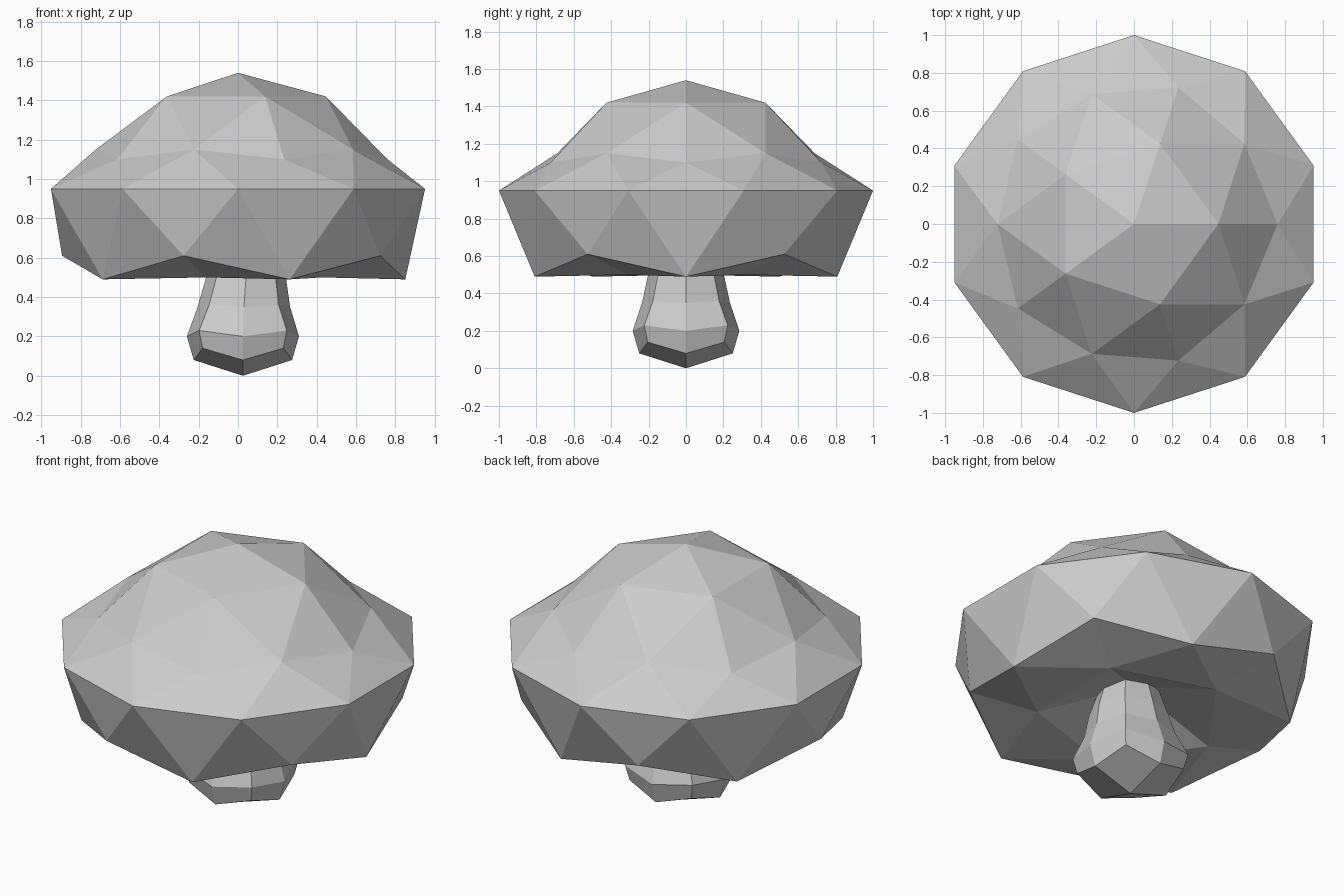
import bpy, bmesh
from math import sin, cos, pi

if "Cube" in bpy.data.objects:
    bpy.data.objects.remove(bpy.data.objects["Cube"])


def finish(bm, name):
    bmesh.ops.recalc_face_normals(bm, faces=bm.faces[:])
    mesh = bpy.data.meshes.new(name)
    bm.to_mesh(mesh)
    bm.free()
    obj = bpy.data.objects.new(name, mesh)
    bpy.context.collection.objects.link(obj)
    return obj


# Cap: low-poly icosphere, each ring remapped to (radius scale, height)
CAP_RINGS = {
    1.0: (1.0, 1.54), 0.85: (0.85, 1.42), 0.53: (0.85, 1.15),
    0.45: (0.85, 1.10), 0.0: (1.0, 0.95), -0.45: (1.0, 0.61),
    -0.53: (1.0, 0.49), -0.85: (1.0, 0.50), -1.0: (1.0, 0.68),
}
bm = bmesh.new()
bmesh.ops.create_icosphere(bm, subdivisions=2, radius=1.0)
for v in bm.verts:
    key = min(CAP_RINGS, key=lambda k: abs(k - v.co.z))
    scale, height = CAP_RINGS[key]
    v.co = (v.co.x * scale, v.co.y * scale, height)
finish(bm, "mushroom_cap")

# Stem: eight-sided rings (centre x, side radius, side z, corner radius, corner z)
STEM_RINGS = [
    (0.025, 0.25, 0.08, 0.29, 0.14),
    (0.025, 0.285, 0.20, 0.315, 0.23),
    (0.03, 0.235, 0.35, 0.25, 0.36),
    (0.04, 0.205, 0.49, 0.215, 0.49),
    (0.04, 0.165, 0.62, 0.17, 0.62),
    (0.04, 0.14, 0.72, 0.14, 0.72),
]
bm = bmesh.new()
rings = []
for cx, rs, zs, rc, zc in STEM_RINGS:
    ring = []
    for i in range(8):
        r, z = (rc, zc) if i % 2 else (rs, zs)
        a = i * pi / 4
        ring.append(bm.verts.new((cx + r * cos(a), r * sin(a), z)))
    rings.append(ring)
for low, high in zip(rings, rings[1:]):
    for i in range(8):
        j = (i + 1) % 8
        bm.faces.new((low[i], low[j], high[j], high[i]))
bm.faces.new(rings[-1])

# Stem foot: four quads meeting at the lowest point
foot = bm.verts.new((0.025, 0, 0))
for i in range(0, 8, 2):
    bm.faces.new((foot, rings[0][(i + 2) % 8], rings[0][i + 1], rings[0][i]))
finish(bm, "mushroom_stem")
